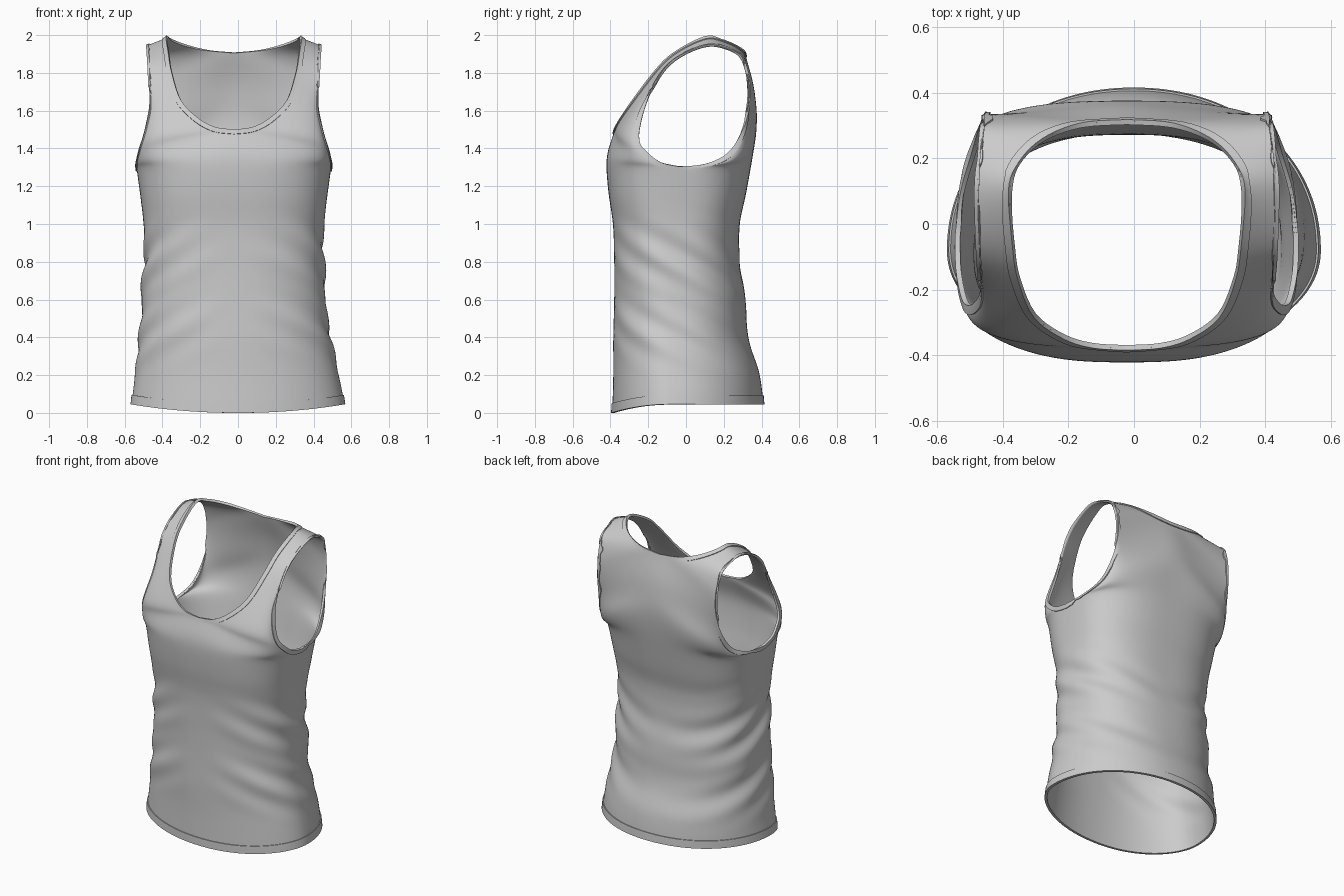
import bpy, bmesh, math
from mathutils import Vector
from mathutils.bvhtree import BVHTree

if "Cube" in bpy.data.objects:
    bpy.data.objects.remove(bpy.data.objects["Cube"])

fabric = bpy.data.materials.new("grey fabric")
fabric.use_nodes = True
GREY = (0.6, 0.6, 0.6, 1)
fabric.diffuse_color = GREY
fabric.node_tree.nodes["Principled BSDF"].inputs["Base Color"].default_value = GREY

ACROSS = 40   # faces from the centre line to the side
STEPS = 5     # faces between two keys
BASE_Z = 1.15
MID_Y = -.05
BOXY = .74    # lower is squarer, 1 is an ellipse


def spline(keys, n=STEPS):
    """Smooth curve through the keys, n samples per span."""
    out = []
    for i in range(len(keys) - 1):
        a, b, c, d = (keys[max(0, min(len(keys) - 1, i + k))] for k in (-1, 0, 1, 2))
        for s in range(n):
            t = s / n
            out.append(tuple(
                q + t / 2 * (r - p + t * (2 * p - 5 * q + 4 * r - w + t * (3 * (q - r) + w - p)))
                for p, q, r, w in zip(a, b, c, d)))
    return out + [tuple(keys[-1])]


# Torso outline every 0.2 of height: half width, front y, back y
OUTLINE = spline([(.567, -.39, .412), (.54, -.385, .39), (.507, -.385, .33), (.487, -.38, .315),
                  (.475, -.38, .285), (.478, -.387, .285), (.5, -.415, .325)], 40)


def outline(z):
    f = max(0, min(len(OUTLINE) - 1.001, z * 200))
    i = int(f)
    return [p + (q - p) * (f - i) for p, q in zip(OUTLINE[i], OUTLINE[i + 1])]


def rung(inner, outer, front, power=BOXY):
    """Line of cloth from the centre or neck to the side or armhole."""
    a, b = Vector(inner), Vector(outer)
    outward = b.y - a.y if front else a.y - b.y
    roundness = max(0, min(1, outward / .12))
    pts = []
    for s in range(ACROSS + 1):
        phi = math.pi / 2 * s / ACROSS
        u = math.sin(phi) ** power
        v = roundness * abs(math.cos(phi)) ** power + (1 - roundness) * (1 - u)
        pts.append(Vector((a.x + (b.x - a.x) * u, b.y + (a.y - b.y) * v, a.z + (b.z - a.z) * u)))
    return pts


def body_rungs(front):
    """Cloth below the chest, from the hem upwards."""
    rows = []
    for k in range(56):
        t = k / 56
        z0, z1 = (BASE_Z * t + h * (1 - t) for h in (0 if front else .045, .045))
        w, depth = outline(z1)[0], outline(z0)[1 if front else 2]
        middle = MID_Y - .03 * (1 - t)
        line = rung((0, depth, z0), (w, middle, z1), front, BOXY + .22 * (1 - t))
        for s, p in enumerate(line):   # the hem dips at the middle of the front
            p.z = z0 + (z1 - z0) * math.sin(math.pi / 2 * s / ACROSS) ** 2
        rows.append(line)
    return rows


width, front_y, back_y = outline(BASE_Z)
side = [(width, MID_Y, BASE_Z), (.517, -.04, 1.305)]
centre_front = spline([(0, front_y, BASE_Z), (0, -.423, 1.3), (0, -.413, 1.4), (0, -.378, 1.5)])
neck = spline([(0, -.378, 1.5), (.1, -.372, 1.513), (.19, -.345, 1.56), (.28, -.28, 1.655),
               (.328, -.17, 1.8), (.345, -.07, 1.9), (.356, .1, 1.99), (.328, .185, 1.975),
               (.255, .257, 1.947), (.14, .302, 1.92), (0, .312, 1.907)])
centre_back = spline([(0, .312, 1.907), (0, .354, 1.78), (0, .372, 1.67), (0, .376, 1.56),
                      (0, .366, 1.45), (0, .347, 1.32), (0, back_y, BASE_Z)])
armhole = spline([(.517, -.04, 1.305), (.514, -.14, 1.33), (.497, -.225, 1.4),
                  (.48, -.247, 1.45), (.462, -.242, 1.52), (.442, -.212, 1.63),
                  (.445, -.16, 1.755), (.45, -.07, 1.87), (.455, .1, 1.95),
                  (.446, .21, 1.935), (.438, .29, 1.895), (.434, .32, 1.82),
                  (.432, .335, 1.74), (.434, .33, 1.62), (.445, .29, 1.48),
                  (.467, .215, 1.37), (.5, .1, 1.315), (.517, -.04, 1.305)])
inner_chain = centre_front[:-1] + neck[:-1] + centre_back
outer_chain = spline(side)[:-1] + armhole[:-1] + spline(side[::-1])
RIDGE = 9 * STEPS
rungs = body_rungs(True)
rungs += [rung(a, b, k < RIDGE) for k, (a, b) in enumerate(zip(inner_chain, outer_chain))]
rungs += body_rungs(False)[::-1]


def drape(p):
    """Folds around the waist and a slight lean to one side."""
    p = Vector(p)
    r = Vector((p.x, p.y - MID_Y, 0))
    a = math.atan2(r.y, abs(r.x))
    flank = math.cos(a)
    reach = flank ** 2 if a < 0 else .12 + .88 * flank ** 1.5
    band = max(0, math.sin(math.pi * max(0, min(1, (p.z - .12) / 1.03)))) ** 1.2
    slant = 1.25 * math.sin(a) + (.4 * flank if p.x < 0 else 0)
    fold = (math.sin(27 * p.z + 7 * slant) + .6 * math.sin(41 * p.z + 8 * slant + 1)
            + .5 * math.sin(17 * p.z + 2 * slant + 2))
    p += r.normalized() * .008 * reach * band * fold
    t = min(1, max(0, p.z / .6))
    p.x -= .022 * t * t * (3 - 2 * t)
    return p


def finish(bm, name, thickness, offset):
    mesh = bpy.data.meshes.new(name)
    bm.to_mesh(mesh)
    bm.free()
    mesh.materials.append(fabric)
    ob = bpy.data.objects.new(name, mesh)
    bpy.context.collection.objects.link(ob)
    mod = ob.modifiers.new("cloth thickness", "SOLIDIFY")
    mod.thickness, mod.offset = thickness, offset
    bpy.ops.object.select_all(action="DESELECT")
    bpy.context.view_layer.objects.active = ob
    ob.select_set(True)
    bpy.ops.object.modifier_apply(modifier=mod.name)
    bpy.ops.object.shade_smooth_by_angle(angle=math.radians(50))


# Shirt body: each half is one grid, welded at the centre and sides
bm = bmesh.new()
for sign in (1, -1):
    grid = [[bm.verts.new((p.x * sign, p.y, p.z)) for p in row] for row in rungs]
    for low, high in zip(grid, grid[1:]):
        for s in range(ACROSS):
            quad = (low[s], low[s + 1], high[s + 1], high[s])
            bm.faces.new(quad if sign > 0 else quad[::-1])
bmesh.ops.remove_doubles(bm, verts=bm.verts, dist=.0002)

# Relax the chest and back, keeping the openings in place
chest = [v for v in bm.verts if v.co.z > 1.05 and not v.is_boundary]
for _ in range(10):
    bmesh.ops.smooth_vert(bm, verts=chest, factor=.5,
                          use_axis_x=True, use_axis_y=True, use_axis_z=True)
for v in bm.verts:
    v.co = drape(v.co)
bm.normal_update()
surface = BVHTree.FromBMesh(bm)
finish(bm, "shirt_body", .01, -1)


def binding(name, loop, width):
    """Flat sewn band that follows an opening."""
    loop = [drape(p) for p in loop]
    n = len(loop)
    inward = []
    for i, p in enumerate(loop):
        normal = surface.find_nearest(p)[1]
        inward.append(normal.cross(loop[(i + 1) % n] - loop[i - 1]).normalized())

    def gap(s):
        return sum(surface.find_nearest(p + d * s * width)[3] for p, d in zip(loop, inward))
    sign = 1 if gap(1) < gap(-1) else -1
    band = bmesh.new()
    rows = []
    for p, d in zip(loop, inward):
        reach = [surface.find_nearest(p + d * sign * width * k)[0] for k in (.5, 1)]
        rows.append([band.verts.new(q) for q in [p] + reach])
    for i in range(n):
        a, b = rows[i], rows[(i + 1) % n]
        for k in range(2):
            band.faces.new((a[k], b[k], b[k + 1], a[k + 1]))
    finish(band, name, .012, 0)


def mirrored(points):
    """Close a half loop that starts and ends on the centre line."""
    return points + [(-p[0], p[1], p[2]) for p in points[-2:0:-1]]


binding("neck_binding", mirrored(neck), .026)
for label, sign in (("left", 1), ("right", -1)):
    binding(label + "_armhole_binding", [(p[0] * sign, p[1], p[2]) for p in armhole[:-1]], .028)
binding("hem_band", mirrored([tuple(p) for p in rungs[0][:-1] + rungs[-1][::-1]]), .05)
